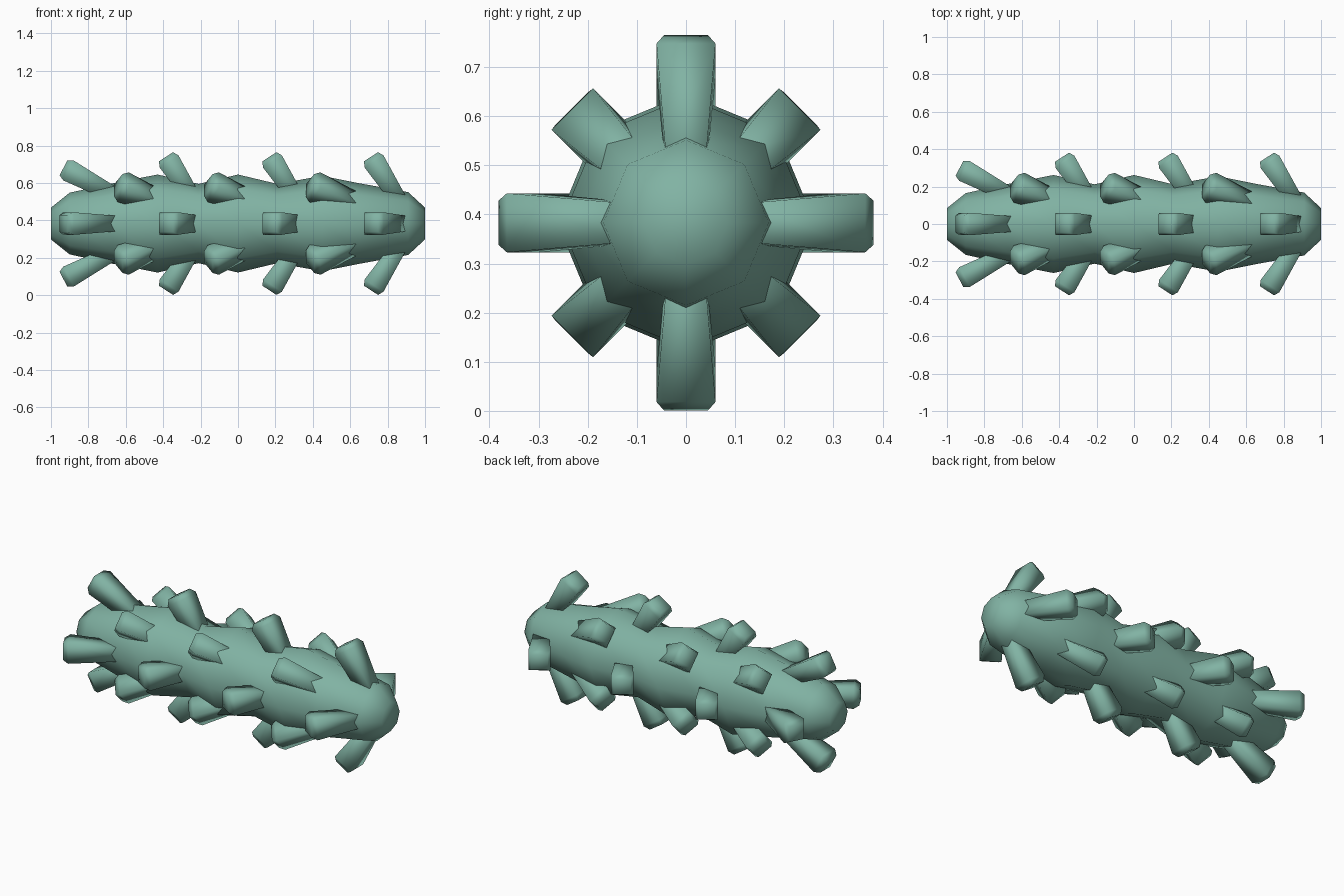
import bpy, bmesh, math
from mathutils import Vector, Matrix

cube = bpy.data.objects.get("Cube")
if cube:
    bpy.data.objects.remove(cube, do_unlink=True)

CENTRE_Z = 0.383

# One flat sage green for everything
green = bpy.data.materials.new("sage_green")
green.use_nodes = True
colour = (0.22, 0.45, 0.37, 1)
green.diffuse_color = colour
green.node_tree.nodes["Principled BSDF"].inputs["Base Color"].default_value = colour


def loft(name, rings):
    """Skin a list of point rings, close both ends and shade smooth."""
    bm = bmesh.new()
    loops = [[bm.verts.new(p) for p in ring] for ring in rings]
    n = len(loops[0])
    for a, b in zip(loops, loops[1:]):
        for i in range(n):
            j = (i + 1) % n
            bm.faces.new((a[i], a[j], b[j], b[i]))
    bm.faces.new(loops[0])
    bm.faces.new(loops[-1])
    bmesh.ops.recalc_face_normals(bm, faces=bm.faces)
    for f in bm.faces:
        f.smooth = True
    mesh = bpy.data.meshes.new(name)
    bm.to_mesh(mesh)
    bm.free()
    mesh.materials.append(green)
    ob = bpy.data.objects.new(name, mesh)
    ob.location.z = CENTRE_Z
    bpy.context.collection.objects.link(ob)
    return ob


# Eight-sided body along x: three barrel swellings and tapered ends
profile = [(-1, 0.085), (-0.9, 0.165), (-0.67, 0.215), (-0.43, 0.262),
           (-0.21, 0.212), (0, 0.262), (0.21, 0.212), (0.45, 0.255),
           (0.65, 0.215), (0.91, 0.168), (1, 0.085)]
angles = [i * math.pi / 4 for i in range(8)]
loft("body", [[(x, r * math.cos(a), r * math.sin(a)) for a in angles]
              for x, r in profile])


def spike(name, x, radius, tilt, length, turn):
    """Square peg with a chamfered tip, leaning towards -x."""
    t = math.radians(tilt)
    axis = Vector((-math.sin(t), 0, math.cos(t)))
    side = Vector((math.cos(t), 0, math.sin(t)))
    across = Vector((0, 1, 0))
    tip = Vector((x, 0, radius))
    spin = Matrix.Rotation(turn, 3, 'X')
    rings = []
    for back, half in ((length, 0.04), (0.03, 0.06), (0, 0.045)):
        c = tip - axis * back
        rings.append([spin @ (c + side * u * half + across * v * half)
                      for u, v in ((-1, -1), (1, -1), (1, 1), (-1, 1))])
    loft(name, rings)


# Straight rows at the four quarters, slanted rows on the diagonals
upright = [(-0.933, 0.298, 62, 0.32), (-0.385, 0.357, 33, 0.3),
           (0.168, 0.357, 33, 0.3), (0.711, 0.357, 33, 0.3)]
slanted = [(-0.64, 0.29, 60, 0.32), (-0.158, 0.29, 60, 0.32),
           (0.385, 0.29, 60, 0.34)]
for k, a in enumerate(angles):
    row = slanted if k % 2 else upright
    for i, (x, r, tilt, length) in enumerate(row):
        spike(f"spike_row{k + 1}_{i + 1}", x, r, tilt, length, a)
